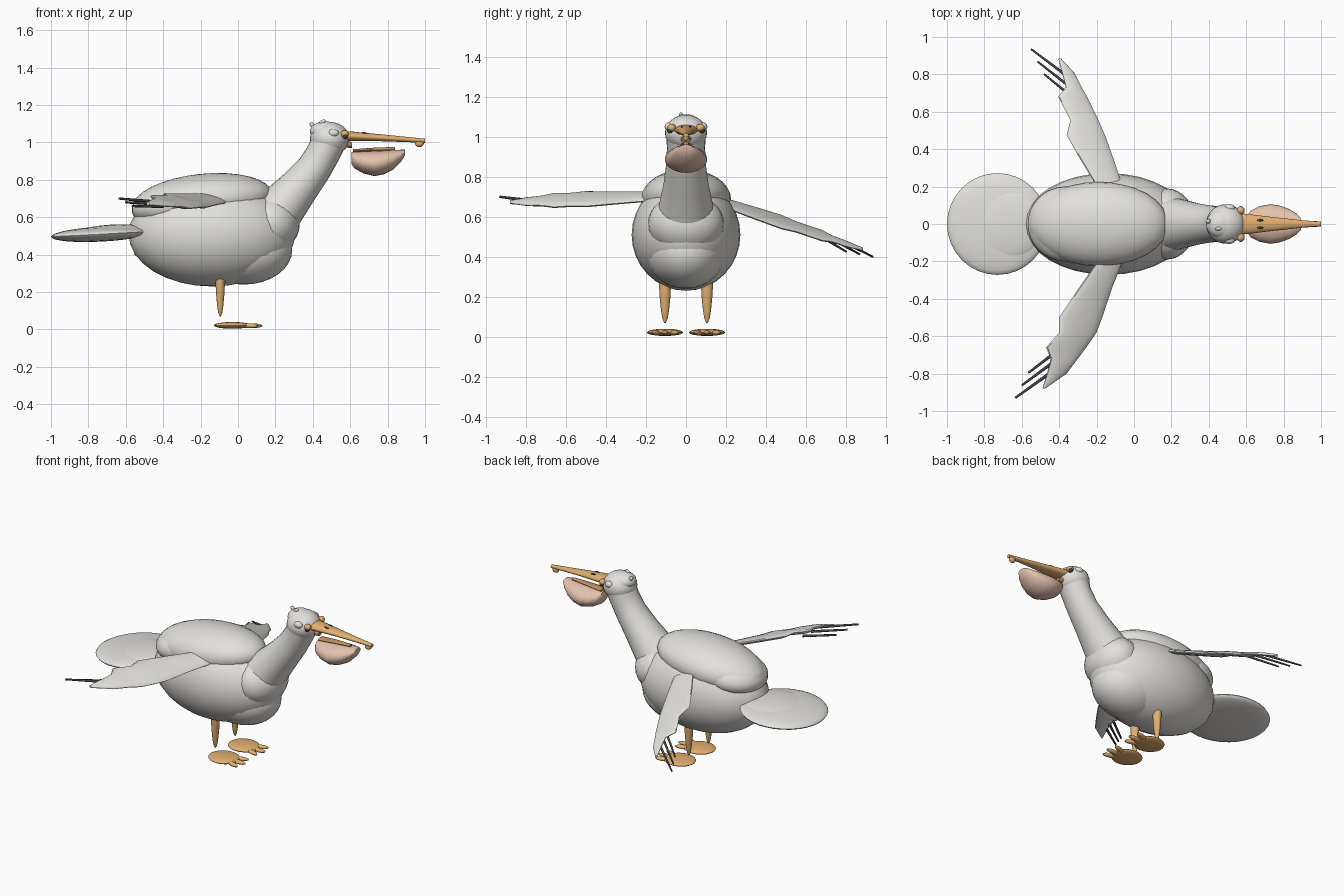
import bpy, bmesh, math
from mathutils import Vector, Matrix

if "Cube" in bpy.data.objects:
    bpy.data.objects.remove(bpy.data.objects["Cube"])


def material(name, r, g, b):
    m = bpy.data.materials.new(name)
    m.use_nodes = True
    m.diffuse_color = (r, g, b, 1)
    m.node_tree.nodes["Principled BSDF"].inputs["Base Color"].default_value = (r, g, b, 1)
    return m


WHITE = material("plumage white", .76, .75, .71)
ORANGE = material("beak orange", .76, .43, .16)
DARK_ORANGE = material("mandible brown", .55, .27, .12)
PINK = material("pouch pink", .78, .54, .42)
DARK = material("feather charcoal", .06, .06, .065)


def finish(name, bm, mat, angle=45):
    bmesh.ops.recalc_face_normals(bm, faces=bm.faces)
    mesh = bpy.data.meshes.new(name)
    bm.to_mesh(mesh)
    bm.free()
    mesh.materials.append(mat)
    ob = bpy.data.objects.new(name, mesh)
    bpy.context.collection.objects.link(ob)
    bpy.ops.object.select_all(action='DESELECT')
    ob.select_set(True)
    bpy.context.view_layer.objects.active = ob
    bpy.ops.object.shade_smooth_by_angle(angle=math.radians(angle))
    return ob


def ellipsoid(name, centre, radii, mat, tilt=0, seg=32, yaw=0):
    """Scaled sphere; tilt raises its +x end, yaw turns it around z."""
    bm = bmesh.new()
    matrix = (Matrix.Translation(centre) @ Matrix.Rotation(math.radians(yaw), 4, 'Z')
              @ Matrix.Rotation(math.radians(-tilt), 4, 'Y') @ Matrix.Diagonal((*radii, 1)))
    bmesh.ops.create_uvsphere(bm, u_segments=seg, v_segments=seg // 2, radius=1, matrix=matrix)
    return finish(name, bm, mat)


def loft(name, sections, mat, n=24, angle=45):
    """Skin elliptical sections given as (centre, half axis, half axis)."""
    bm = bmesh.new()
    rings = []
    for c, u, v in sections:
        c, u, v = Vector(c), Vector(u), Vector(v)
        rings.append([bm.verts.new(c + u * math.cos(i * math.tau / n) + v * math.sin(i * math.tau / n))
                      for i in range(n)])
    for a, b in zip(rings, rings[1:]):
        for i in range(n):
            j = (i + 1) % n
            bm.faces.new((a[i], a[j], b[j], b[i]))
    bm.faces.new(rings[0])
    bm.faces.new(rings[-1])
    return finish(name, bm, mat, angle)


def rod(name, a, b, r0, r1, mat):
    a, b = Vector(a), Vector(b)
    d = (b - a).normalized()
    u = d.cross(Vector((0, 0, 1))).normalized()
    v = d.cross(u)
    return loft(name, [(a, u * r0, v * r0), (b, u * r1, v * r1)], mat, 8)


# Torso masses
ellipsoid("body", (-.14, 0, .51), (.445, .272, .28), WHITE)
ellipsoid("belly", (.03, 0, .425), (.26, .2, .185), WHITE)
ellipsoid("back_mantle", (-.19, 0, .69), (.375, .225, .142), WHITE, 6)
ellipsoid("rump", (-.37, 0, .66), (.2, .2, .11), WHITE, 8)
ellipsoid("breast", (.175, 0, .565), (.155, .19, .155), WHITE)

# Neck, swept along a curved path
path = [(.17, .58, .15), (.235, .655, .128), (.33, .765, .106), (.41, .865, .093),
        (.46, .95, .09), (.49, 1.02, .095)]
neck = []
for i, (x, z, r) in enumerate(path):
    p, q = path[max(i - 1, 0)], path[min(i + 1, len(path) - 1)]
    t = Vector((q[0] - p[0], 0, q[1] - p[1])).normalized()
    neck.append(((x, 0, z), (0, r * 1.06, 0), (t.z * r, 0, -t.x * r)))
loft("neck", neck, WHITE)

# Head with crown and small tufts
ellipsoid("head", (.49, 0, 1.02), (.105, .105, .09), WHITE)
ellipsoid("crown", (.465, 0, 1.06), (.08, .075, .053), WHITE)
ellipsoid("crest_front", (.45, -.025, 1.107), (.022, .01, .012), WHITE, 40, 16)
ellipsoid("crest_rear", (.4, .015, 1.09), (.022, .012, .012), WHITE, 130, 16)

# Upper beak with hooked tip
loft("upper_beak", [((x, 0, z), (0, w, 0), (0, 0, h)) for x, z, w, h in (
    (.54, 1.035, .062, .028), (.6, 1.033, .054, .026), (.75, 1.026, .036, .019),
    (.9, 1.016, .02, .014), (1, 1.009, .012, .011))], ORANGE, 20)
ellipsoid("beak_hook", (.97, 0, .995), (.024, .016, .02), ORANGE, seg=16)
loft("beak_mouth", [((.55, 0, 1.0), (0, .035, 0), (0, 0, .025)),
                    ((.61, 0, .985), (0, .02, 0), (0, 0, .015))], DARK_ORANGE, 16)

# Lower mandible resting on the throat pouch
loft("lower_mandible", [((x, 0, z), (0, w, 0), (0, 0, .009)) for x, z, w in (
    (.615, .955, .03), (.73, .963, .024), (.84, .967, .012))], DARK_ORANGE, 16)
loft("throat_pouch", [((x, 0, (t + b) / 2), (0, w, 0), (0, 0, (t - b) / 2)) for x, w, t, b in (
    (.606, .045, .95, .885), (.625, .072, .95, .86), (.67, .095, .952, .835), (.73, .106, .955, .82),
    (.78, .098, .957, .83), (.83, .08, .96, .855), (.87, .055, .961, .895),
    (.892, .032, .961, .93))], PINK)

# Paired face, leg and foot parts
for side, s in (("left", 1), ("right", -1)):
    ellipsoid(f"{side}_cheek", (.51, s * .085, 1.05), (.03, .022, .022), WHITE, seg=16)
    ellipsoid(f"{side}_eye_patch", (.57, s * .072, 1.045), (.022, .022, .02), ORANGE, seg=16)
    ellipsoid(f"{side}_eye", (.572, s * .08, 1.033), (.014, .016, .014), DARK, seg=16)
    ellipsoid(f"{side}_nostril", (.675, s * .02, 1.05), (.017, .006, .005), DARK, -3, 12)
    y = s * .105
    loft(f"{side}_leg", [((-.095, y, z), (r * .85, 0, 0), (0, r, 0)) for z, r in (
        (.32, .031), (.26, .03), (.2, .027), (.13, .02), (.09, .013), (.07, .004))], ORANGE, 16)
    ellipsoid(f"{side}_webbed_foot", (-.03, y, .022), (.1, .09, .018), ORANGE)
    for k in (-1, 0, 1):
        ellipsoid(f"{side}_toe_{k + 2}", (.075 - abs(k) * .015, y + k * .045, .02),
                  (.055, .017, .013), ORANGE, 0, 16, k * 18)

# Fan tail with a raised inner layer
ellipsoid("tail_fan", (-.73, 0, .51), (.27, .272, .04), WHITE, 3)
ellipsoid("tail_coverts", (-.685, 0, .518), (.205, .205, .042), WHITE, 4)


def wing(side, s, z_at, stations):
    """Thin wing; stations are (span, leading x, trailing x)."""
    rows = []
    for y, lead, trail in stations:
        half = (lead - trail) / 2
        c = ((lead + trail) / 2, s * y, z_at(y))
        rows.append((c, (half, 0, -half * .3), (0, 0, .008 + half * .12)))
    loft(f"{side}_wing", rows, WHITE, 16, 35)


wing("left", 1, lambda y: .66 - .335 * (y - .22), (
    (.1, -.04, -.16), (.22, -.067, -.21), (.35, -.11, -.29), (.475, -.155, -.36), (.555, -.19, -.34),
    (.68, -.25, -.405), (.73, -.28, -.365), (.81, -.32, -.385), (.885, -.39, -.405)))
wing("right", -1, lambda y: .70 - .04 * (y - .2), (
    (.1, -.03, -.15), (.2, -.06, -.195), (.35, -.12, -.3), (.5, -.17, -.4), (.58, -.2, -.4),
    (.66, -.255, -.47), (.72, -.3, -.445), (.8, -.36, -.465), (.88, -.475, -.49)))

# Dark flight feathers at the wing tips
for k in range(3):
    rod(f"left_feather_{k + 1}", (-.37 + k * .025, .8 - k * .065, .468 + k * .018),
        (-.55 + k * .035, .935 - k * .067, .4 + k * .013), .008, .005, DARK)
    rod(f"right_feather_{k + 1}", (-.44 + k * .02, -.79 + k * .06, .682 - k * .012),
        (-.635 + k * .035, -.93 + k * .067, .7 - k * .02), .009, .006, DARK)
